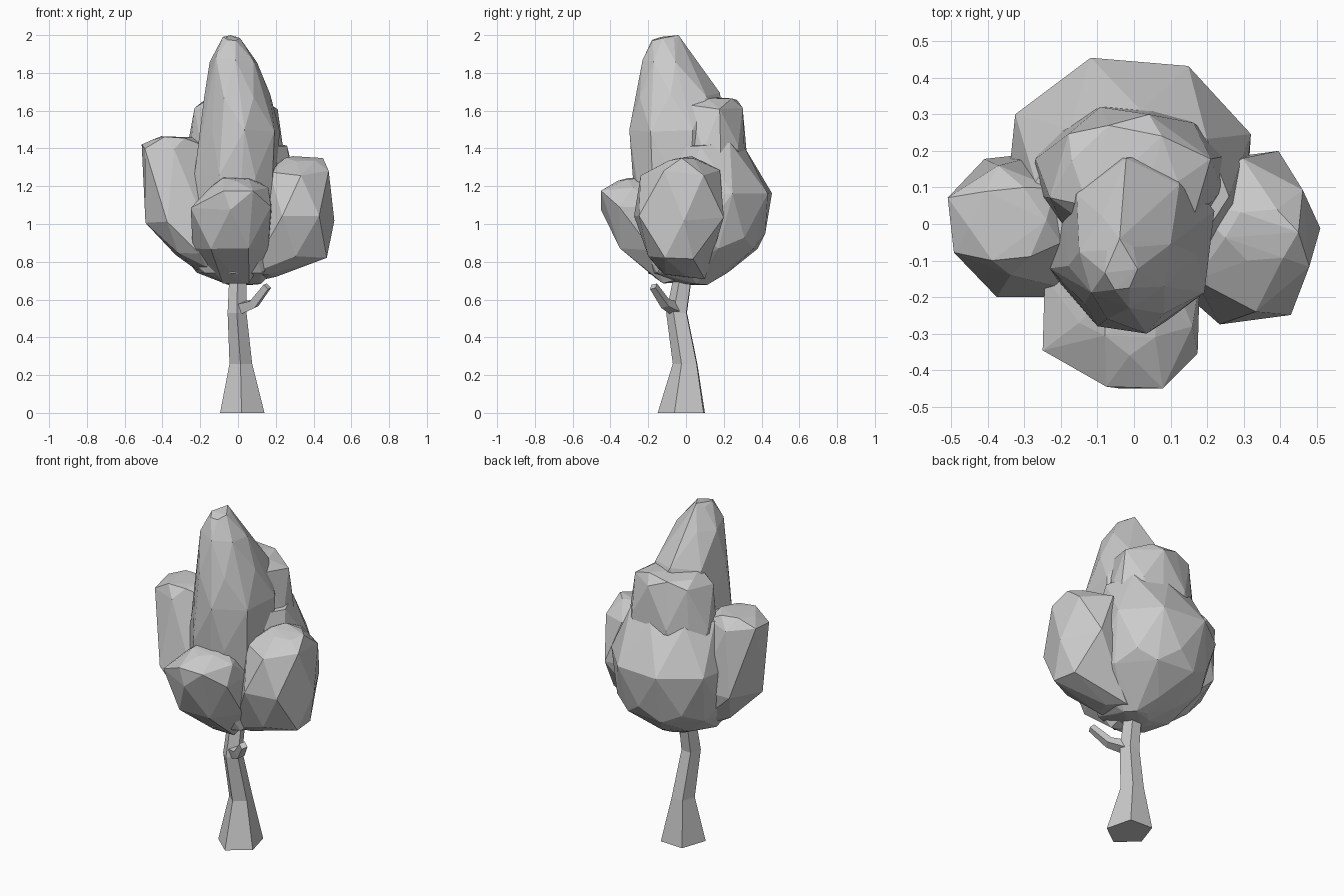
import bpy, bmesh, math, random
from mathutils import Vector

if "Cube" in bpy.data.objects:
    bpy.data.objects.remove(bpy.data.objects["Cube"])

random.seed(4)


def finish(name, bm):
    me = bpy.data.meshes.new(name)
    bmesh.ops.recalc_face_normals(bm, faces=bm.faces[:])
    bm.to_mesh(me)
    bm.free()
    ob = bpy.data.objects.new(name, me)
    bpy.context.collection.objects.link(ob)
    return ob


def ring(sides, turn, x0, x1, y0, y1):
    """Polygon stretched to fill the given x and y extents exactly."""
    p = [(math.cos(turn + math.tau * i / sides), math.sin(turn + math.tau * i / sides)) for i in range(sides)]
    fit = lambda v, vs, a, b: a + (b - a) * (v - min(vs)) / (max(vs) - min(vs))
    xs, ys = [q[0] for q in p], [q[1] for q in p]
    return [(fit(x, xs, x0, x1), fit(y, ys, y0, y1)) for x, y in p]


def clump(name, sides, rings, turn=0.3):
    """Faceted leaf mass: convex hull of twisted polygon rings (z, x0, x1, y0, y1)."""
    bm = bmesh.new()
    for k, (z, *box) in enumerate(rings):
        for x, y in ring(sides, turn + k * math.pi / sides, *box):
            bm.verts.new((x, y, z + random.uniform(-0.015, 0.015)))
    res = bmesh.ops.convex_hull(bm, input=bm.verts[:])
    junk = {g for g in res["geom_interior"] + res["geom_unused"] if isinstance(g, bmesh.types.BMVert)}
    bmesh.ops.delete(bm, geom=list(junk), context='VERTS')
    return finish(name, bm)


def loft(name, loops):
    bm = bmesh.new()
    vs = [[bm.verts.new(p) for p in lp] for lp in loops]
    n = len(vs[0])
    for a, b in zip(vs, vs[1:]):
        for i in range(n):
            bm.faces.new((a[i], a[(i + 1) % n], b[(i + 1) % n], b[i]))
    bm.faces.new(vs[0][::-1])
    bm.faces.new(vs[-1])
    return finish(name, bm)


# trunk: bent five-sided taper
trunk = [(0, -.095, .14, -.15, .10), (.26, -.045, .075, -.07, .06),
         (.53, -.055, .045, -.105, .005), (.75, -.045, .045, -.06, .035)]
loft("trunk", [[(x, y, z) for x, y in ring(5, 0.9, *box)] for z, *box in trunk])

# side branch: bent four-sided tube
path = [(Vector((0, -.05, .55)), .042), (Vector((.085, -.11, .578)), .031), (Vector((.155, -.172, .67)), .024)]
loops = []
for i, (c, r) in enumerate(path):
    d = (path[min(i + 1, 2)][0] - path[max(i - 1, 0)][0]).normalized()
    side = d.cross(Vector((0, 0, 1))).normalized()
    up = side.cross(d)
    loops.append([c + r * (side * math.cos(a) + up * math.sin(a))
                  for a in (math.tau * k / 4 + .5 for k in range(4))])
loft("branch", loops)

# foliage masses
core = clump("foliage", 8, [
    (.69, -.05, .12, -.06, .12), (.75, -.22, .2, -.2, .22), (.86, -.30, .28, -.22, .38),
    (.94, -.33, .31, -.2, .42), (1.15, -.35, .32, -.15, .455), (1.42, -.27, .26, -.12, .31)])
others = [
    clump("back_clump", 6, [
        (1.1, -.28, .28, -.05, .32), (1.4, -.27, .24, -.05, .32),
        (1.62, -.23, .21, -.05, .30), (1.67, -.17, .12, .02, .27)]),
    clump("spire", 7, [
        (.95, -.24, .2, -.26, .15), (1.25, -.23, .2, -.28, .2), (1.5, -.19, .22, -.30, .2),
        (1.68, -.18, .17, -.26, .18), (1.87, -.15, .10, -.23, .03), (1.985, -.08, .01, -.18, -.04)]),
    clump("left_clump", 6, [
        (.76, -.22, -.05, -.15, .1), (.85, -.33, -.1, -.2, .16), (1.02, -.49, -.1, -.2, .2),
        (1.41, -.51, -.2, -.14, .16), (1.45, -.45, -.24, -.10, .10)], 0.1),
    clump("right_clump", 6, [
        (.72, .0, .2, -.12, .1), (.82, .1, .47, -.2, .1), (1.03, .12, .51, -.275, .2),
        (1.27, .15, .48, -.24, .18), (1.345, .25, .45, -.1, .04)], 0.1),
    clump("front_clump", 6, [
        (.70, -.08, .06, -.16, 0), (.86, -.24, .16, -.35, 0), (1.08, -.25, .18, -.45, -.05),
        (1.19, -.15, .16, -.45, -.1), (1.24, -.08, .06, -.36, -.15)], 0.5),
]

# merge the masses into one surface
for ob in others:
    m = core.modifiers.new(ob.name, 'BOOLEAN')
    m.operation, m.solver, m.object = 'UNION', 'EXACT', ob
dg = bpy.context.evaluated_depsgraph_get()
merged = bpy.data.meshes.new_from_object(core.evaluated_get(dg))
core.modifiers.clear()
core.data = merged
for ob in others:
    bpy.data.objects.remove(ob)
